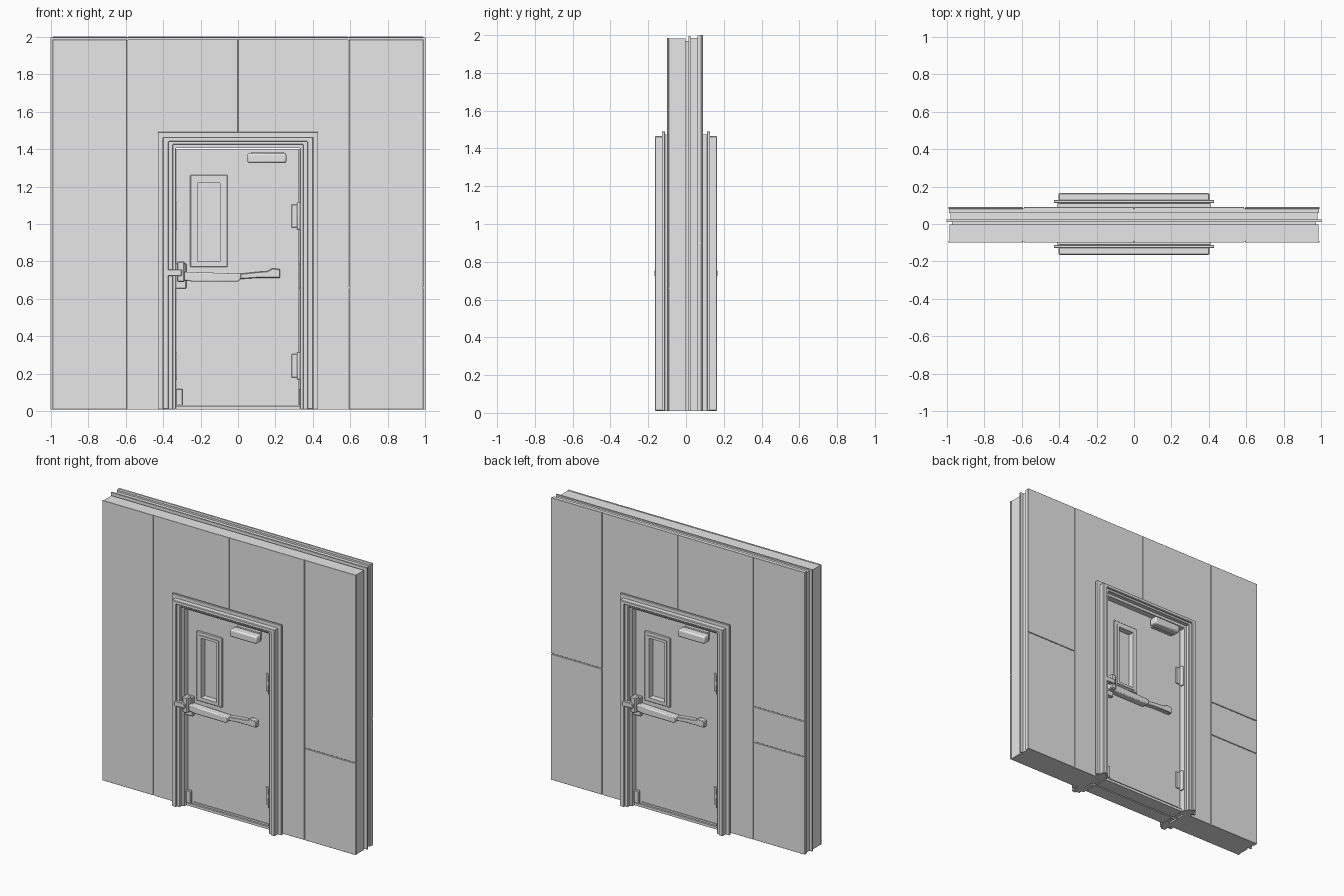
import bpy, bmesh, math

if "Cube" in bpy.data.objects:
    bpy.data.objects.remove(bpy.data.objects["Cube"])

grey = bpy.data.materials.new("painted_grey")
grey.diffuse_color = (0.8, 0.8, 0.8, 1)
grey.use_nodes = True
grey.node_tree.nodes["Principled BSDF"].inputs["Base Color"].default_value = grey.diffuse_color
BASE = 0.01


def prism(name, pts, y0, y1, s=1, bevel=0.0, segs=1):
    """Extrude an x-z outline from y0 to y1; s=-1 turns it half round onto the back."""
    bm = bmesh.new()
    vs = [bm.verts.new((s * x, s * y0, z)) for x, z in pts]
    face = bm.faces.new(vs)
    out = bmesh.ops.extrude_face_region(bm, geom=[face])
    moved = [v for v in out["geom"] if isinstance(v, bmesh.types.BMVert)]
    bmesh.ops.translate(bm, verts=moved, vec=(0, s * (y1 - y0), 0))
    bmesh.ops.recalc_face_normals(bm, faces=bm.faces)
    mesh = bpy.data.meshes.new(name)
    bm.to_mesh(mesh)
    bm.free()
    ob = bpy.data.objects.new(name, mesh)
    bpy.context.collection.objects.link(ob)
    mesh.materials.append(grey)
    if bevel:
        mod = ob.modifiers.new("edge", "BEVEL")
        mod.width, mod.segments = bevel, segs
    return ob


def box(name, x0, x1, z0, z1, y0, y1, s=1, bevel=0.0, segs=1):
    return prism(name, [(x0, z0), (x1, z0), (x1, z1), (x0, z1)], y0, y1, s, bevel, segs)


def arch(name, ow, ot, iw, it, y0, y1, s=1, bevel=0.0):
    """Door-shaped surround, open at the floor."""
    pts = [(-ow, BASE), (-iw, BASE), (-iw, it), (iw, it), (iw, BASE),
           (ow, BASE), (ow, ot), (-ow, ot)]
    return prism(name, pts, y0, y1, s, bevel)


def cut(ob, name, x0, x1, z0, z1, y0, y1, s):
    cutter = box(name, x0, x1, z0, z1, y0, y1, s)
    cutter.hide_render = True
    cutter.hide_viewport = True
    mod = ob.modifiers.new("opening", "BOOLEAN")
    mod.operation, mod.object = "DIFFERENCE", cutter


def skin(side, s, face, top, left_splits, right_splits):
    """Sheet panels with narrow joints around the doorway."""
    g, e = 0.003, 0.99
    for label, x0, x1, splits in (("left", -e, -0.59 - g, left_splits),
                                  ("right", 0.59 + g, e, right_splits)):
        zs = [BASE - g] + splits + [top + g]
        for i in range(len(zs) - 1):
            box(f"{side}_{label}_panel_{i}", x0, x1, zs[i] + g, zs[i + 1] - g,
                -face, -face + 0.01, s, 0.0015)
    # middle panel halves meet above the door
    for k, label in ((-1, "left"), (1, "right")):
        pts = [(0.59 - g, BASE), (0.59 - g, top), (0.0012, top), (0.0012, 1.44),
               (0.37, 1.44), (0.37, BASE)]
        prism(f"{side}_middle_panel_{label}", [(k * x, z) for x, z in pts],
              -face, -face + 0.01, s, 0.0008)


# wall leaves, inset core and edge channel lip
arch("front_wall_leaf", 0.985, 1.982, 0.37, 1.44, -0.094, -0.003)
arch("wall_core", 0.972, 1.97, 0.36, 1.44, -0.003, 0.012)
arch("edge_lip", 1.0, 1.995, 0.37, 1.44, 0.012, 0.023)
arch("back_wall_inner", 0.98, 1.985, 0.37, 1.44, 0.023, 0.06)
arch("back_wall_leaf", 0.988, 1.998, 0.37, 1.44, 0.06, 0.084)
skin("front", 1, 0.10, 1.985, [], [0.66])
skin("back", -1, 0.09, 2.0, [0.9], [0.7, 0.95])


def doorway(side, s):
    # stepped metal surround
    arch(side + "_frame_backing", 0.41, 1.475, 0.37, 1.44, -0.165 + 0.055, -0.08, s)
    arch(side + "_frame_flange", 0.428, 1.49, 0.37, 1.44, -0.128, -0.112, s, 0.002)
    arch(side + "_frame_outer", 0.402, 1.465, 0.37, 1.44, -0.165, -0.08, s, 0.004)
    arch(side + "_frame_inner", 0.385, 1.45, 0.348, 1.425, -0.152, -0.07, s, 0.003)
    arch(side + "_frame_stop", 0.36, 1.43, 0.332, 1.405, -0.125, -0.01, s, 0.002)

    # door leaf with recessed glazing
    door = box(side + "_door", -0.328, 0.322, 0.03, 1.40, -0.09, -0.004, s)
    cut(door, side + "_window_cutter", -0.215, -0.095, 0.80, 1.22, -0.2, -0.055, s)
    rim = box(side + "_window_rim", -0.255, -0.055, 0.77, 1.262, -0.10, -0.085, s, 0.004)
    cut(rim, side + "_rim_cutter", -0.222, -0.088, 0.793, 1.227, -0.2, -0.05, s)
    bead = box(side + "_window_bead", -0.232, -0.078, 0.783, 1.237, -0.105, -0.08, s)
    cut(bead, side + "_bead_cutter", -0.215, -0.095, 0.80, 1.22, -0.2, -0.05, s)
    box(side + "_glass", -0.218, -0.092, 0.797, 1.223, -0.062, -0.056, s)
    box(side + "_threshold", -0.332, 0.332, BASE, 0.028, -0.10, -0.004, s)
    box(side + "_kick_strip", -0.28, 0.305, 0.035, 0.045, -0.095, -0.085, s)

    # overhead closer
    box(side + "_closer_mount", 0.07, 0.245, 1.325, 1.385, -0.11, -0.085, s)
    box(side + "_closer", 0.05, 0.258, 1.325, 1.378, -0.165, -0.105, s, 0.01, 2)

    # latch and push bar
    box(side + "_latch_plate", -0.335, -0.275, 0.655, 0.79, -0.115, -0.085, s, 0.004)
    box(side + "_latch_case", -0.325, -0.285, 0.69, 0.80, -0.158, -0.11, s, 0.006)
    box(side + "_latch_bolt", -0.385, -0.30, 0.722, 0.758, -0.166, -0.135, s, 0.004)
    bar = [(-0.29, 0.70), (-0.24, 0.692), (0.0, 0.692), (0.015, 0.705),
           (0.015, 0.735), (-0.29, 0.745)]
    prism(side + "_push_bar", bar, -0.138, -0.088, s, 0.006, 2)
    lever = [(0.01, 0.706), (0.10, 0.712), (0.225, 0.712), (0.225, 0.758),
             (0.185, 0.764), (0.155, 0.748), (0.10, 0.744), (0.01, 0.734)]
    prism(side + "_push_bar_end", lever, -0.122, -0.088, s, 0.004)

    # hinges and floor bolt
    for i, z in enumerate((0.18, 0.98)):
        box(f"{side}_hinge_leaf_{i}", 0.285, 0.325, z, z + 0.125, -0.098, -0.085, s, 0.003)
        box(f"{side}_hinge_pin_{i}", 0.314, 0.336, z - 0.01, z + 0.135, -0.118, -0.09, s, 0.007, 2)
    box(side + "_floor_bolt", -0.332, -0.295, 0.03, 0.12, -0.108, -0.085, s, 0.004)


doorway("front", 1)
doorway("back", -1)

# soften rounded hardware while keeping sharp edges
for ob in list(bpy.context.collection.objects):
    if ob.hide_render or not ("closer" in ob.name or "pin" in ob.name or "bar" in ob.name):
        continue
    bpy.ops.object.select_all(action="DESELECT")
    ob.select_set(True)
    bpy.context.view_layer.objects.active = ob
    bpy.ops.object.shade_smooth_by_angle(angle=math.radians(35))
